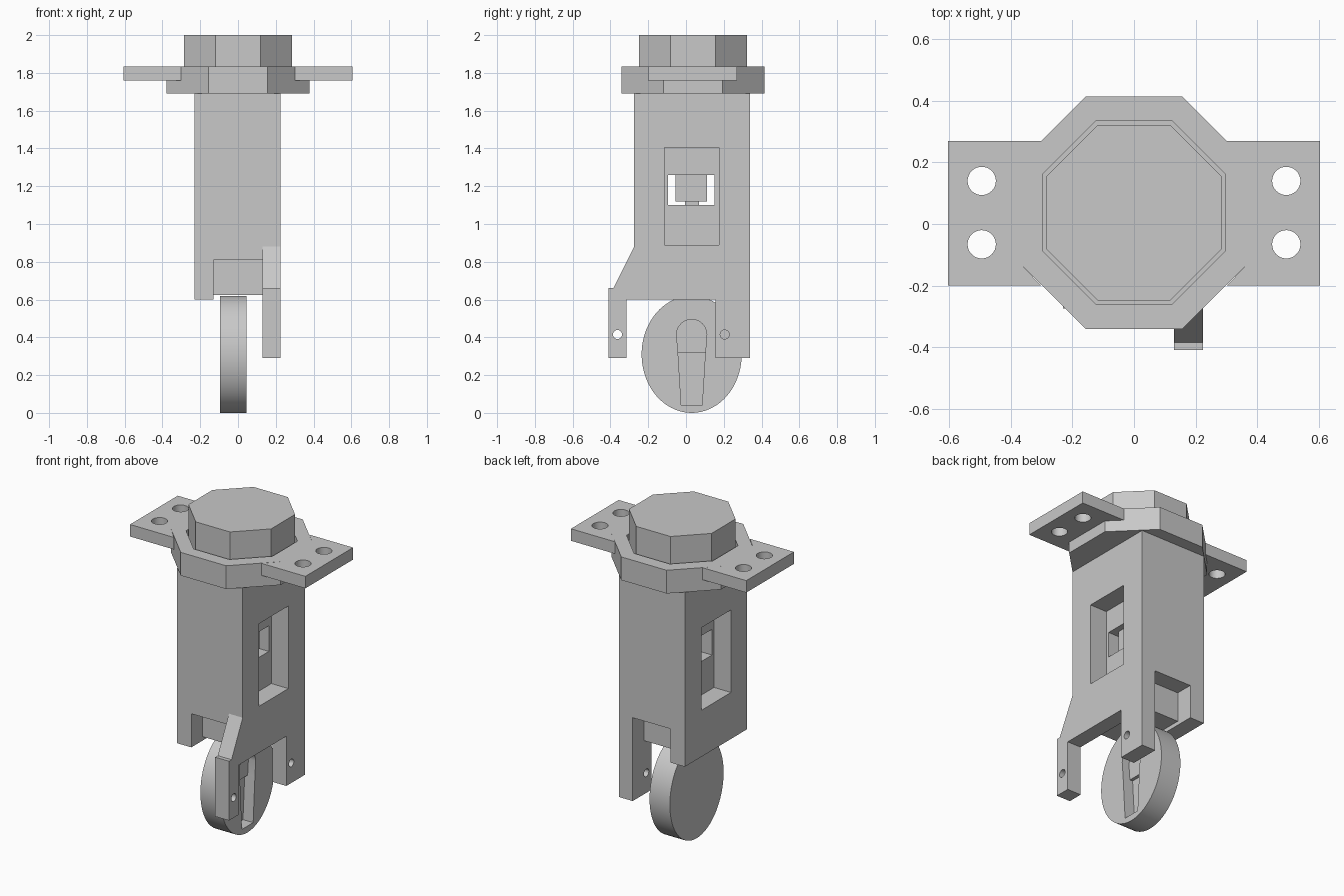
import bpy, bmesh, math

if "Cube" in bpy.data.objects:
    bpy.data.objects.remove(bpy.data.objects["Cube"])

grey = bpy.data.materials.new("plain_grey")
grey.diffuse_color = (0.58, 0.58, 0.58, 1)
grey.use_nodes = True
grey.node_tree.nodes["Principled BSDF"].inputs["Base Color"].default_value = grey.diffuse_color


def prism(name, pts, axis, lo, hi):
    """Extrude a profile along x (points are y,z) or z (points are x,y)."""
    bm = bmesh.new()
    def place(p, d):
        return (d, p[0], p[1]) if axis == 'x' else (p[0], p[1], d)
    a = [bm.verts.new(place(p, lo)) for p in pts]
    b = [bm.verts.new(place(p, hi)) for p in pts]
    bm.faces.new(a)
    bm.faces.new(b)
    for i in range(len(pts)):
        j = (i + 1) % len(pts)
        bm.faces.new((a[i], a[j], b[j], b[i]))
    bmesh.ops.recalc_face_normals(bm, faces=bm.faces)
    me = bpy.data.meshes.new(name)
    bm.to_mesh(me)
    bm.free()
    me.materials.append(grey)
    ob = bpy.data.objects.new(name, me)
    bpy.context.collection.objects.link(ob)
    return ob


def rect(u0, u1, v0, v1):
    return [(u0, v0), (u1, v0), (u1, v1), (u0, v1)]


def box(name, x0, x1, y0, y1, z0, z1):
    return prism(name, rect(x0, x1, y0, y1), 'z', z0, z1)


def ellipse(cu, cv, ru, rv, n=32):
    return [(cu + ru * math.cos(2 * math.pi * i / n),
             cv + rv * math.sin(2 * math.pi * i / n)) for i in range(n)]


def octagon(r):
    k = r * math.tan(math.pi / 8)
    pts = [(k, r), (r, k), (r, -k), (k, -r), (-k, -r), (-r, -k), (-r, k), (-k, r)]
    return [(x, y + 0.037) for x, y in pts]


def cut(ob, *cutters):
    """Subtract the cutters, then remove them."""
    bpy.context.view_layer.objects.active = ob
    for c in cutters:
        c.hide_render = True
        m = ob.modifiers.new("cut", 'BOOLEAN')
        m.operation = 'DIFFERENCE'
        m.solver = 'EXACT'
        m.object = c
        bpy.ops.object.modifier_apply(modifier=m.name)
        bpy.data.objects.remove(c)


def smooth(ob):
    bpy.ops.object.select_all(action='DESELECT')
    ob.select_set(True)
    bpy.context.view_layer.objects.active = ob
    bpy.ops.object.shade_smooth_by_angle(angle=math.radians(30))


# Column with a recessed window on both sides and an opening right through
column = box("column", -0.23, 0.225, -0.275, 0.34, 0.81, 1.69)
window = rect(-0.115, 0.175, 0.89, 1.405)
cut(column,
    prism("cutter", window, 'x', 0.108, 0.4),
    prism("cutter", window, 'x', -0.4, -0.113),
    prism("cutter", rect(-0.095, 0.15, 1.10, 1.26), 'x', -0.4, 0.4))

# Latch block hanging inside the opening
box("latch_block", -0.07, 0.07, -0.055, 0.11, 1.12, 1.27)
box("latch_stem", -0.04, 0.04, -0.005, 0.07, 1.09, 1.12)

# Fork: short left cheek, middle web, long right cheek with two legs
box("left_cheek", -0.23, -0.13, -0.275, 0.34, 0.60, 0.81)
box("middle_web", -0.13, 0.13, -0.165, 0.23, 0.625, 0.81)
right_cheek = prism("right_cheek", [
    (-0.275, 0.88), (-0.385, 0.66), (-0.41, 0.66), (-0.41, 0.29), (-0.315, 0.29),
    (-0.315, 0.60), (0.155, 0.60), (0.155, 0.29), (0.34, 0.29), (0.34, 0.81),
    (-0.275, 0.81)], 'x', 0.13, 0.225)
cut(right_cheek, *[prism("cutter", ellipse(y, 0.415, 0.024, 0.024, 24), 'x', 0, 0.4)
                   for y in (-0.363, 0.205)])
smooth(right_cheek)

# Wheel with a tapered recess in its right face
wheel = prism("wheel", ellipse(0.03, 0.31, 0.265, 0.31, 72), 'x', -0.095, 0.045)
upper = [(0.03 + 0.08 * math.cos(math.pi * i / 12),
          0.415 + 0.08 * math.sin(math.pi * i / 12)) for i in range(13)]
upper += [(-0.042, 0.315), (0.102, 0.315)]
lower = [(-0.042, 0.316), (-0.025, 0.04), (0.085, 0.04), (0.102, 0.316)]
cut(wheel,
    prism("cutter", upper, 'x', -0.005, 0.2),
    prism("cutter", lower, 'x', -0.025, 0.2))
smooth(wheel)

# Eight-sided flange with a socket for the cap
flange = prism("flange", octagon(0.378), 'z', 1.69, 1.835)
cut(flange, prism("cutter", octagon(0.298), 'z', 1.705, 1.9))
prism("cap", octagon(0.285), 'z', 1.70, 2.0)

# Mounting tabs with two bolt holes each
for side, s in (("left", -1), ("right", 1)):
    tab = prism(side + "_tab", [(s * x, y) for x, y in (
        (0.302, 0.27), (0.605, 0.27), (0.605, -0.20), (0.302, -0.20),
        (0.378, -0.12), (0.378, 0.194))], 'z', 1.76, 1.835)
    cut(tab, *[prism("cutter", ellipse(s * 0.495, y, 0.046, 0.046), 'z', 1.6, 2)
               for y in (0.14, -0.066)])
    smooth(tab)
